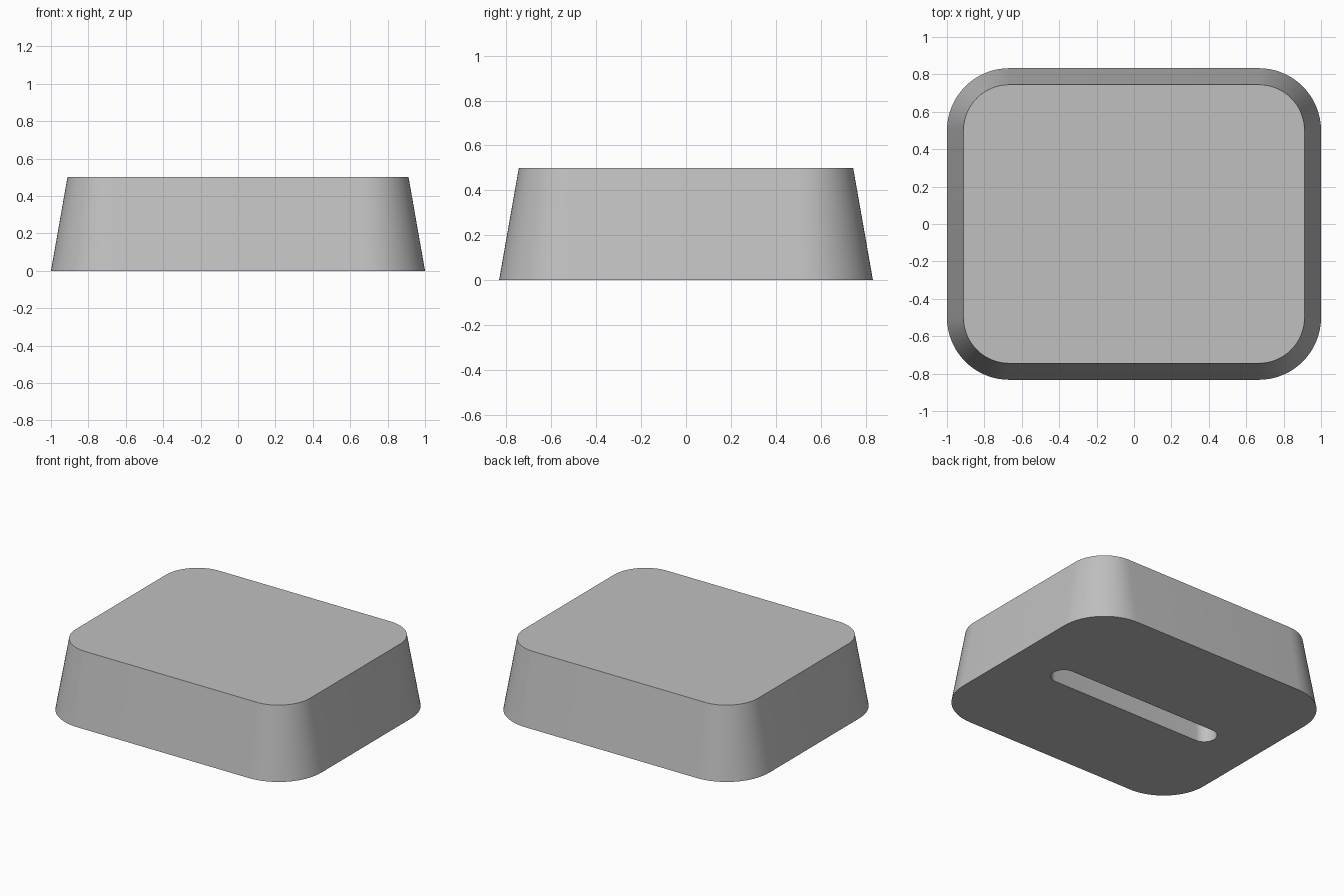
import bpy
import bmesh
import math

cube = bpy.data.objects.get("Cube")
if cube:
    bpy.data.objects.remove(cube, do_unlink=True)

HEIGHT = 0.5
DRAFT = HEIGHT * math.tan(math.radians(10))
HALF_X, HALF_Y, RADIUS = 1.0, 0.833, 0.333
SLOT_X, SLOT_R, SLOT_DEPTH = 0.667, 0.083, 0.25


def rounded_outline(hx, hy, r, z, steps=16):
    """Rounded rectangle, counter-clockwise, at height z."""
    points = []
    for i, (sx, sy) in enumerate([(1, 1), (-1, 1), (-1, -1), (1, -1)]):
        for k in range(steps + 1):
            a = math.pi / 2 * (i + k / steps)
            points.append((sx * (hx - r) + r * math.cos(a),
                           sy * (hy - r) + r * math.sin(a), z))
    return points


def loft(name, lower, upper):
    """Closed solid between two matching outlines."""
    bm = bmesh.new()
    low = [bm.verts.new(p) for p in lower]
    top = [bm.verts.new(p) for p in upper]
    n = len(low)
    bm.faces.new(low[::-1])
    bm.faces.new(top)
    for i in range(n):
        j = (i + 1) % n
        bm.faces.new((low[i], low[j], top[j], top[i]))
    bmesh.ops.remove_doubles(bm, verts=bm.verts, dist=1e-5)
    bmesh.ops.recalc_face_normals(bm, faces=bm.faces)
    mesh = bpy.data.meshes.new(name)
    bm.to_mesh(mesh)
    bm.free()
    obj = bpy.data.objects.new(name, mesh)
    bpy.context.collection.objects.link(obj)
    return obj


# Plain grey material
grey = bpy.data.materials.new("plain_grey")
grey.use_nodes = True
colour = (0.53, 0.53, 0.53, 1)
grey.diffuse_color = colour
grey.node_tree.nodes["Principled BSDF"].inputs["Base Color"].default_value = colour

# Tapered block with rounded corners
block = loft("tapered_block",
             rounded_outline(HALF_X, HALF_Y, RADIUS, 0),
             rounded_outline(HALF_X - DRAFT, HALF_Y - DRAFT, RADIUS - DRAFT, HEIGHT))
block.data.materials.append(grey)

# Blind slot in the underside
cutter = loft("slot_cutter",
              rounded_outline(SLOT_X, SLOT_R, SLOT_R, -0.1, 10),
              rounded_outline(SLOT_X, SLOT_R, SLOT_R, SLOT_DEPTH, 10))
cutter.data.materials.append(grey)
cutter.hide_render = True

bpy.context.view_layer.objects.active = block
block.select_set(True)
cut = block.modifiers.new("slot", "BOOLEAN")
cut.operation = "DIFFERENCE"
cut.solver = "EXACT"
cut.object = cutter
bpy.ops.object.modifier_apply(modifier=cut.name)
bpy.data.objects.remove(cutter, do_unlink=True)

bpy.ops.object.select_all(action="DESELECT")
block.select_set(True)
bpy.ops.object.shade_smooth_by_angle(angle=math.radians(30))
